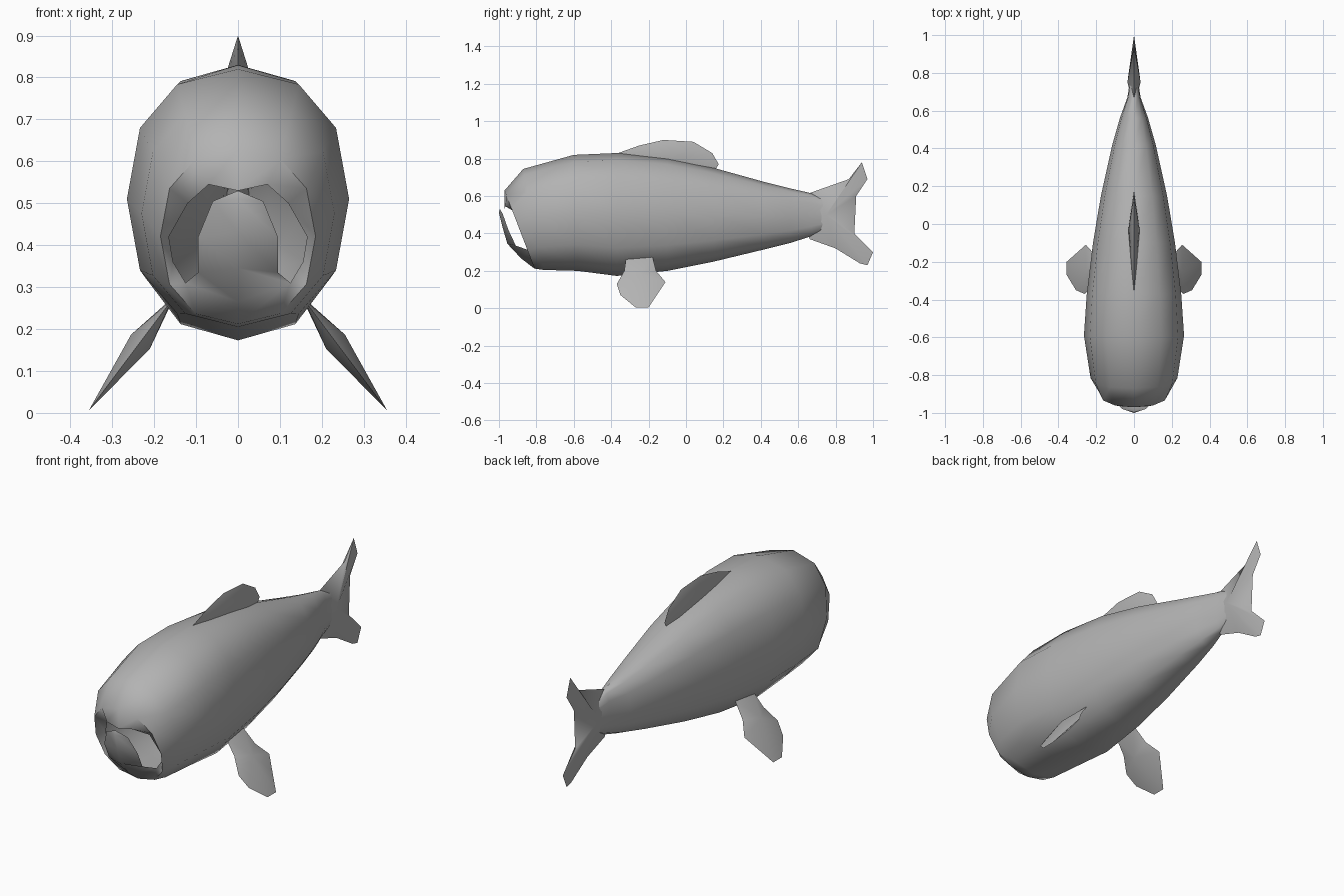
import bpy, bmesh, math
from mathutils import Vector

cube = bpy.data.objects.get("Cube")
if cube:
    bpy.data.objects.remove(cube, do_unlink=True)

grey = bpy.data.materials.new("fish grey")
grey.use_nodes = True
colour = (0.45, 0.45, 0.45, 1)
grey.diffuse_color = colour
grey.node_tree.nodes["Principled BSDF"].inputs["Base Color"].default_value = colour


def finish(name, bm, angle):
    bmesh.ops.recalc_face_normals(bm, faces=bm.faces)
    mesh = bpy.data.meshes.new(name)
    bm.to_mesh(mesh)
    bm.free()
    mesh.materials.append(grey)
    obj = bpy.data.objects.new(name, mesh)
    bpy.context.collection.objects.link(obj)
    bpy.ops.object.select_all(action='DESELECT')
    obj.select_set(True)
    bpy.context.view_layer.objects.active = obj
    bpy.ops.object.shade_smooth_by_angle(angle=math.radians(angle))
    return obj


SIDES = 12


def section(y_top, y_low, top, low, width):
    """Rounded, slightly boxy ring that leans from y_top to y_low."""
    ring = []
    for i in range(SIDES):
        a = 2 * math.pi * i / SIDES
        s, c = math.sin(a), math.cos(a)
        x = width * math.copysign(abs(s) ** 0.87, s)
        k = math.copysign(abs(c) ** 0.87, c)
        z = (top + low) / 2 + k * (top - low) / 2
        y = (y_top + y_low) / 2 + k * (y_top - y_low) / 2
        ring.append((x, y, z))
    return ring


# Body: open mouth rim, then rings back to the tail root
rim = [(0, -.97, .53), (.07, -.965, .545), (.12, -.89, .5), (.165, -.84, .42),
       (.155, -.83, .36), (.125, -.84, .31), (0, -.88, .265)]
rim += [(-x, y, z) for x, y, z in rim[-2:0:-1]]
rings = [rim] + [section(*s) for s in (
    (-.97, -.81, .63, .212, .185),
    (-.87, -.76, .745, .205, .23),
    (-.6, -.58, .82, .2, .265),
    (-.37, -.37, .83, .173, .25),
    (-.1, -.1, .805, .2, .217),
    (.15, .15, .75, .25, .175),
    (.42, .42, .675, .315, .115),
    (.56, .56, .64, .35, .075),
    (.67, .67, .615, .385, .035),
    (.8, .8, .56, .44, .015))]

bm = bmesh.new()
loops = [[bm.verts.new(p) for p in r] for r in rings]
for a, b in zip(loops, loops[1:]):
    for i in range(SIDES):
        j = (i + 1) % SIDES
        bm.faces.new((a[i], a[j], b[j], b[i]))
bm.faces.new(loops[-1])

# Lower jaw: a curved flap rising from the chin in front of the mouth
row = loops[0][5:8]
for x, y_edge, y_mid, z_edge, z_mid in (
        (.095, -.91, -.955, .335, .345),
        (.095, -.95, -.98, .42, .43),
        (.06, -.98, -1.0, .505, .51)):
    new = [bm.verts.new(p) for p in
           ((x, y_edge, z_edge), (0, y_mid, z_mid), (-x, y_edge, z_edge))]
    for i in range(2):
        bm.faces.new((row[i], row[i + 1], new[i + 1], new[i]))
    row = new
tip = bm.verts.new((0, -.995, .53))
for i in range(2):
    bm.faces.new((row[i], row[i + 1], tip))
finish("body", bm, 60)


def fin(name, outline, centre, thick, place, normal):
    """Thin-edged fin: an outline fanned to a raised point on each side."""
    bm = bmesh.new()
    edge = [bm.verts.new(place(*p)) for p in outline]
    for side in (1, -1):
        mid = bm.verts.new(Vector(place(*centre)) + Vector(normal) * thick * side)
        for i in range(len(edge)):
            bm.faces.new((edge[i - 1], edge[i], mid))
    finish(name, bm, 60)


def upright(y, z):
    return (0, y, z)


# Tail and back fins
fin("tail_fin", [(.62, .6), (.7, .63), (.87, .69), (.94, .78), (.97, .69),
                 (.91, .6), (.9, .4), (1, .3), (.97, .23), (.93, .24),
                 (.8, .32), (.66, .37)], (.75, .5), .035, upright, (1, 0, 0))
fin("dorsal_fin", [(-.39, .82), (-.25, .87), (-.12, .9), (.04, .89), (.14, .83),
                   (.175, .77), (.15, .73), (-.3, .78)],
    (-.03, .805), .03, upright, (1, 0, 0))

# Pair of chest fins, sloping down and outward
for name, s in (("left", 1), ("right", -1)):
    fin(name + "_chest_fin",
        [(-.32, .27), (-.18, .28), (-.16, .2), (-.11, .14), (-.15, .08),
         (-.2, .005), (-.27, .005), (-.35, .07), (-.37, .13), (-.33, .2)],
        (-.25, .17), .028,
        lambda y, z, s=s: (s * (.36 - .75 * z), y, z), (.8 * s, 0, .6))
